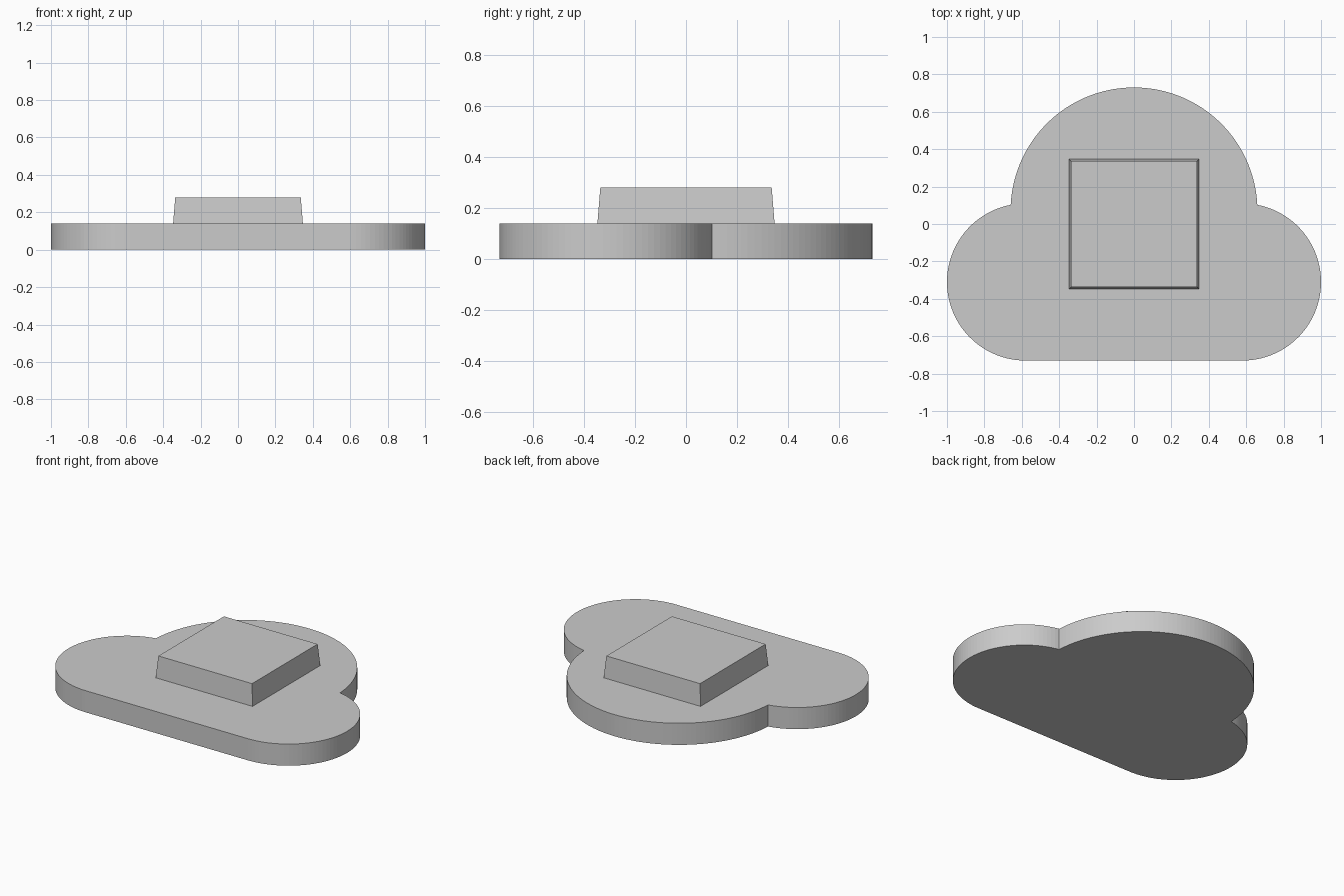
import bpy
import bmesh
from math import cos, sin, radians

cube = bpy.data.objects.get("Cube")
if cube:
    bpy.data.objects.remove(cube, do_unlink=True)

# Single grey material
grey = bpy.data.materials.new("plain grey")
grey.use_nodes = True
colour = (0.6, 0.6, 0.6, 1)
grey.diffuse_color = colour
grey.node_tree.nodes["Principled BSDF"].inputs["Base Color"].default_value = colour


def arc(cx, cy, radius, start, end, steps):
    angles = [radians(start + (end - start) * i / steps) for i in range(steps + 1)]
    return [(cx + radius * cos(a), cy + radius * sin(a)) for a in angles]


def prism(name, outline, bottom, top, taper=1.0):
    """Closed solid from a flat outline, optionally narrowing to the top."""
    bm = bmesh.new()
    low = [bm.verts.new((x, y, bottom)) for x, y in outline]
    high = [bm.verts.new((x * taper, y * taper, top)) for x, y in outline]
    bm.faces.new(low[::-1])
    bm.faces.new(high)
    for i in range(len(low)):
        j = (i + 1) % len(low)
        bm.faces.new((low[i], low[j], high[j], high[i]))
    mesh = bpy.data.meshes.new(name)
    bm.to_mesh(mesh)
    bm.free()
    mesh.materials.append(grey)
    obj = bpy.data.objects.new(name, mesh)
    bpy.context.collection.objects.link(obj)
    return obj


# Cloud slab: side lobe, large top lobe, mirrored side lobe, straight front
lobe = arc(0.58, -0.31, 0.42, -90, 79, 48)
crown = arc(0, 0.07, 0.66, 3, 177, 72)
outline = lobe + crown + [(-x, y) for x, y in reversed(lobe)]
prism("cloud_slab", outline, 0, 0.14)

# Raised square block with slightly sloping sides
half = 0.347
square = [(-half, -half), (half, -half), (half, half), (-half, half)]
prism("raised_block", square, 0.139, 0.28, taper=0.967)
